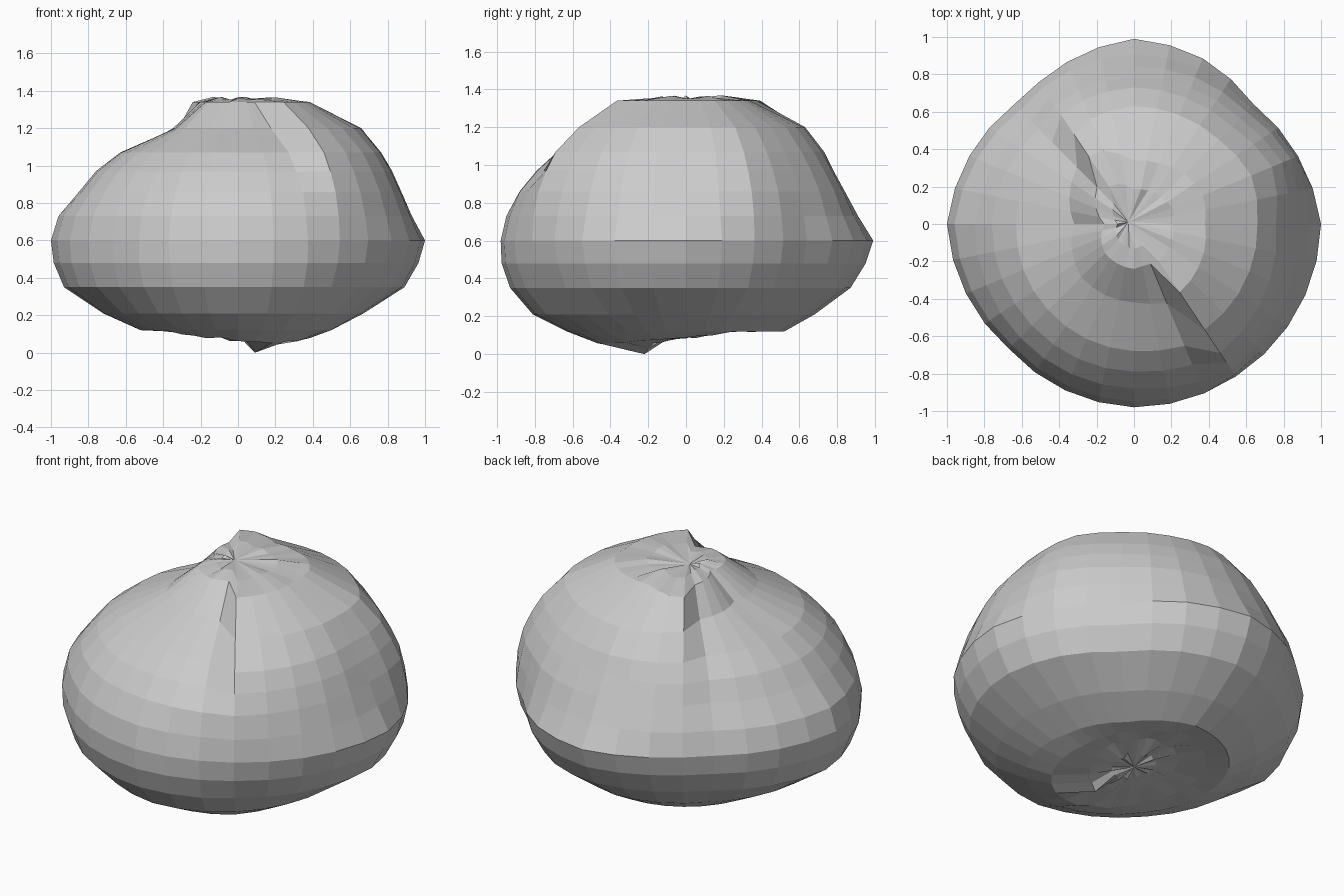
import bpy, bmesh, random
from math import sin, cos, radians, pi, sqrt

if "Cube" in bpy.data.objects:
    bpy.data.objects.remove(bpy.data.objects["Cube"])

random.seed(4)
SEG = 32

# Radial profiles: compass angle -> radius at each height
LEVELS = [.12, .21, .35, .60, .73, .86, .97, 1.07, 1.20, 1.34]
PROFILES = {
    0:   [.48, .66, .89, 1.0, .93, .87, .82, .76, .66, .38],
    22:  [.46, .64, .86, .95, .94, .91, .86, .80, .68, .40],
    45:  [.44, .62, .81, .905, .88, .85, .80, .74, .64, .38],
    68:  [.48, .65, .85, .96, .90, .85, .79, .73, .63, .35],
    90:  [.52, .68, .87, .99, .91, .84, .78, .73, .63, .34],
    122: [.52, .67, .82, .915, .88, .82, .77, .71, .60, .46],
    135: [.52, .66, .82, .905, .86, .78, .72, .62, .43, .28],
    180: [.52, .72, .93, 1.0, .96, .85, .76, .63, .32, .16],
    225: [.55, .75, .90, .945, .92, .86, .77, .65, .40, .22],
    270: [.63, .81, .93, .98, .95, .88, .79, .68, .42, .24],
    292: [.63, .80, .92, .98, .95, .91, .81, .70, .45, .22],
    303: [.62, .78, .90, .98, .97, .94, .89, .83, .68, .44],
}


def radii(deg):
    keys = sorted(PROFILES)
    a = max(k for k in keys if k <= deg)
    later = [k for k in keys if k > deg]
    b = later[0] if later else 360
    t = (deg - a) / (b - a)
    return [p + (q - p) * t for p, q in zip(PROFILES[a], PROFILES[b % 360])]


def column(i):
    """Ring points (radius, height) from the underside to the crown."""
    deg = i * 360 / SEG
    r = radii(deg)
    back = sqrt(max(0, .5 - .5 * cos(radians(deg - 297))))
    pts = list(zip(r, LEVELS))
    # level between the lower slope and the equator
    pts.insert(3, ((r[2] + r[3]) / 2 + .02, .48))
    # uneven underside: low lip at the front, recess at the back
    rough = random.uniform(-.015, .015)
    under = [(.12, .07 + .04 * back + rough),
             (.24, .04 + .10 * back - rough),
             (r[0] * .76, .05 + .08 * back + rough * .5)]
    # slightly ragged crown
    crown = [(r[-1] * .55, 1.36 + random.uniform(-.012, .01))]
    return under + pts + crown


bm = bmesh.new()
cols = []
for i in range(SEG):
    a = 2 * pi * i / SEG
    cols.append([bm.verts.new((r * cos(a), r * sin(a), z)) for r, z in column(i)])

# Small lowest knob under the front
cols[26][1].co = (.09, -.22, 0)

# Faceted skin closed with a fan at each pole
bottom = bm.verts.new((0, 0, .09))
top = bm.verts.new((-.03, .01, 1.35))
for i in range(SEG):
    c, d = cols[i], cols[(i + 1) % SEG]
    for j in range(len(c) - 1):
        bm.faces.new((c[j], d[j], d[j + 1], c[j + 1]))
    bm.faces.new((bottom, d[0], c[0]))
    bm.faces.new((top, c[-1], d[-1]))
bmesh.ops.recalc_face_normals(bm, faces=bm.faces)

mesh = bpy.data.meshes.new("boulder")
bm.to_mesh(mesh)
bm.free()
boulder = bpy.data.objects.new("boulder", mesh)
bpy.context.collection.objects.link(boulder)
